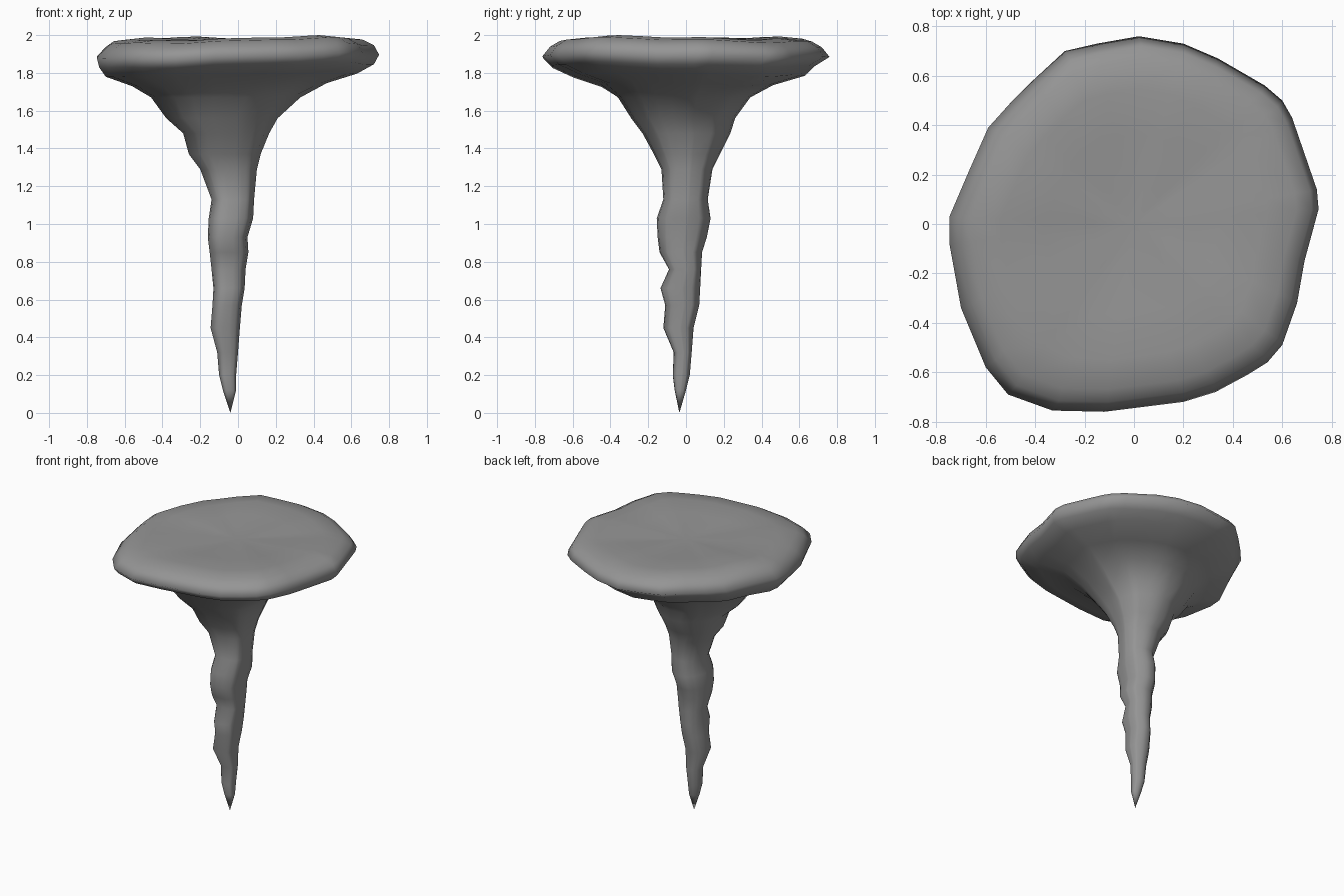
import bpy, bmesh, math

# Irregular outline of the broad cap, seen from above
OUTLINE = [(0.02, .76), (-.15, .73), (-.28, .70), (-.41, .58), (-.5, .49), (-.59, .39),
           (-.67, .21), (-.747, .03), (-.747, -.08), (-.7, -.34), (-.6, -.58), (-.51, -.69),
           (-.33, -.755), (-.12, -.76), (.2, -.72), (.33, -.68), (.46, -.61), (.54, -.56),
           (.6, -.49), (.66, -.32), (.69, -.15), (.747, .06), (.74, .14), (.64, .43),
           (.6, .5), (.53, .56), (.34, .67), (.2, .73)]

# Underside rings: height, x min, x max, y min, y max
RINGS = [(.12, -.08, -.01, -.06, 0), (.2, -.10, -.01, -.07, .02), (.32, -.11, 0, -.065, .03),
         (.45, -.145, .01, -.12, .04), (.57, -.135, .02, -.11, .07), (.66, -.13, .035, -.135, .075),
         (.76, -.14, .04, -.09, .08), (.85, -.15, .055, -.14, .085), (.93, -.16, .05, -.15, .11),
         (1.03, -.155, .08, -.155, .13), (1.13, -.14, .085, -.12, .115), (1.29, -.2, .1, -.13, .14),
         (1.37, -.26, .12, -.17, .18), (1.48, -.29, .165, -.23, .235), (1.56, -.38, .21, -.29, .26),
         (1.67, -.46, .33, -.36, .34), (1.73, -.56, .47, -.45, .46), (1.78, -.70, .63, -.60, .63),
         (1.83, -.735, .72, -.71, .68), (1.88, -.747, .747, -.76, .76), (1.93, -.70, .72, -.72, .72)]

# Upper surface rings: height, fraction of the outline
TOP = [(1.96, .88), (1.975, .72), (1.97, .48), (1.965, .22)]

bm = bmesh.new()


def ring(z, x0, x1, y0, y1, wobble):
    verts = []
    for ox, oy in OUTLINE:
        u, v = ox / .747, oy / .76
        a = math.atan2(v, u)
        # front right and back left edges sit a little higher
        dz = wobble * (.5 + .5 * math.cos(2 * a + math.pi / 2) + .25 * math.cos(a)
                       + .25 * math.sin(7 * a))
        verts.append(bm.verts.new(((x0 + x1) / 2 + u * (x1 - x0) / 2,
                                   (y0 + y1) / 2 + v * (y1 - y0) / 2, z + dz)))
    return verts


def bridge(a, b):
    n = len(a)
    for i in range(n):
        bm.faces.new((a[i], b[i], b[(i + 1) % n], a[(i + 1) % n]))


def fan(loop, point):
    tip = bm.verts.new(point)
    for i in range(len(loop)):
        bm.faces.new((loop[i], loop[(i + 1) % len(loop)], tip))


# Stem and flared underside
loops = [ring(*r, .02 if r[0] > 1.7 else 0) for r in RINGS]
# Gently uneven cap
loops += [ring(z, -.747 * f, .747 * f, -.76 * f, .76 * f, .024 * f) for z, f in TOP]
for a, b in zip(loops, loops[1:]):
    bridge(a, b)
fan(loops[0], (-.04, -.035, 0))
fan(loops[-1], (0, 0, 1.965))
bmesh.ops.recalc_face_normals(bm, faces=bm.faces)

mesh = bpy.data.meshes.new("stalactite")
bm.to_mesh(mesh)
bm.free()
rock = bpy.data.objects.new("stalactite", mesh)
bpy.context.collection.objects.link(rock)

grey = bpy.data.materials.new("stone grey")
grey.diffuse_color = (.3, .3, .3, 1)
mesh.materials.append(grey)
for p in mesh.polygons:
    p.use_smooth = True
